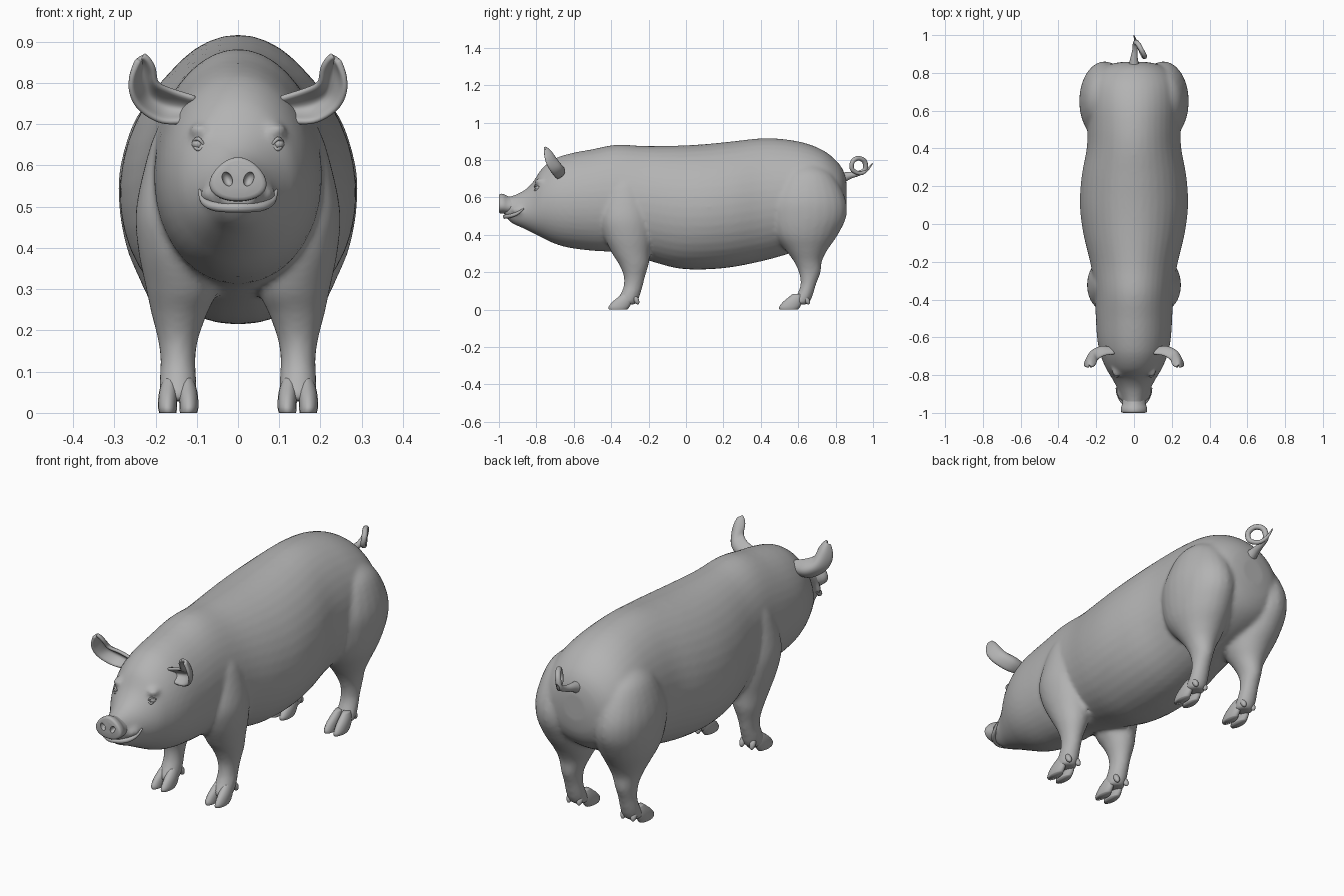
import bpy, bmesh, math
from mathutils import Vector, Matrix

if "Cube" in bpy.data.objects:
    bpy.data.objects.remove(bpy.data.objects["Cube"], do_unlink=True)

skin = bpy.data.materials.new("grey_skin")
skin.use_nodes = True
colour = (0.45, 0.45, 0.45, 1)
skin.diffuse_color = colour
skin.node_tree.nodes["Principled BSDF"].inputs["Base Color"].default_value = colour


def finish(name, bm):
    """Turn a bmesh into a smooth shaded object."""
    bmesh.ops.recalc_face_normals(bm, faces=bm.faces)
    mesh = bpy.data.meshes.new(name)
    bm.to_mesh(mesh)
    bm.free()
    mesh.materials.append(skin)
    for face in mesh.polygons:
        face.use_smooth = True
    obj = bpy.data.objects.new(name, mesh)
    bpy.context.collection.objects.link(obj)
    return obj


def spline(rows, steps):
    """Catmull-Rom interpolation through rows of numbers."""
    result = []
    last = len(rows) - 1
    for i in range(last):
        quad = zip(rows[max(i - 1, 0)], rows[i], rows[i + 1], rows[min(i + 2, last)])
        quad = list(quad)
        for s in range(steps):
            t = s / steps
            result.append([b + t * ((c - a) / 2 + t * (a - 2.5 * b + 2 * c - d / 2
                           + t * (1.5 * (b - c) + (d - a) / 2))) for a, b, c, d in quad])
    return result + [list(rows[-1])]


def loft(bm, rings):
    """Skin closed rings of points and cap both ends."""
    loops = [[bm.verts.new(p) for p in ring] for ring in rings]
    for one, two in zip(loops, loops[1:]):
        for i in range(len(one)):
            j = (i + 1) % len(one)
            bm.faces.new((one[i], one[j], two[j], two[i]))
    bm.faces.new(loops[0][::-1])
    bm.faces.new(loops[-1])


def circle(n):
    return [(math.cos(math.tau * i / n), math.sin(math.tau * i / n)) for i in range(n)]


def trunk(bm, rows, n=40, steps=4, taper=0.0):
    """Loft along y from rows of y, top, bottom, half width."""
    loft(bm, [[(w * c * (1 - taper * s), y, (top + low) / 2 + s * (top - low) / 2)
               for c, s in circle(n)] for y, top, low, w in spline(rows, steps)])


def limb(bm, rows, side, n=24, steps=4, shift=0.0):
    """Loft along z from rows of z, front, back, inner x, outer x."""
    loft(bm, [[(side * ((a + b) / 2 + c * (b - a) / 2), shift + (f + k) / 2 + s * (k - f) / 2, z)
               for c, s in circle(n)] for z, f, k, a, b in spline(rows, steps)])


def ball(bm, centre, radii, turn=Matrix()):
    place = Matrix.Translation(centre) @ turn @ Matrix.Diagonal((*radii, 1))
    bmesh.ops.create_uvsphere(bm, u_segments=16, v_segments=10, radius=1, matrix=place)


def tube(name, points, radius, radii):
    """Round tapered tube along a smooth path."""
    curve = bpy.data.curves.new(name, "CURVE")
    curve.dimensions = "3D"
    curve.bevel_depth = radius
    curve.bevel_resolution = 3
    curve.use_fill_caps = True
    curve.materials.append(skin)
    path = spline([(*p, r) for p, r in zip(points, radii)], 4)
    line = curve.splines.new("POLY")
    line.points.add(len(path) - 1)
    for point, (x, y, z, r) in zip(line.points, path):
        point.co = (x, y, z, 1)
        point.radius = r
    line.use_smooth = True
    obj = bpy.data.objects.new(name, curve)
    bpy.context.collection.objects.link(obj)
    return obj


# Body, head and legs, blended into one skin
body_rows = [
    (-.97, .6, .5, .05), (-.93, .608, .462, .062), (-.87, .635, .435, .088),
    (-.82, .68, .41, .115), (-.77, .755, .385, .145), (-.7, .808, .352, .175),
    (-.62, .835, .33, .193), (-.5, .858, .315, .202), (-.37, .882, .305, .207),
    (-.22, .875, .268, .228), (-.05, .877, .222, .268), (.1, .885, .215, .286),
    (.25, .9, .228, .277), (.4, .916, .258, .25), (.52, .912, .29, .245),
    (.64, .89, .33, .247), (.74, .848, .37, .235), (.81, .79, .42, .19),
    (.845, .735, .48, .13), (.858, .68, .55, .06)]
front_rows = [
    (.7, -.35, -.29, .15, .19), (.64, -.405, -.24, .12, .215), (.5, -.45, -.2, .09, .247),
    (.4, -.44, -.187, .065, .243), (.3, -.395, -.193, .052, .223), (.24, -.357, -.2, .075, .21),
    (.18, -.333, -.218, .096, .195), (.13, -.333, -.23, .103, .188),
    (.09, -.347, -.242, .101, .19), (.05, -.372, -.255, .1, .19), (.028, -.37, -.27, .105, .185)]
rear_rows = [
    (.78, .6, .7, .1, .18), (.72, .52, .785, .06, .245), (.6, .45, .85, .03, .285),
    (.5, .44, .858, .02, .288), (.4, .465, .812, .025, .27), (.32, .53, .757, .045, .237),
    (.26, .575, .727, .073, .21), (.2, .603, .72, .097, .193), (.14, .613, .697, .103, .188),
    (.09, .598, .682, .101, .19), (.05, .573, .667, .1, .19), (.028, .575, .65, .105, .185)]
bm = bmesh.new()
trunk(bm, body_rows, taper=.06)
for side in (-1, 1):
    limb(bm, front_rows, side)
    limb(bm, rear_rows, side)
    ball(bm, (side * .066, -.885, .53), (.026, .05, .024))   # cheek at the mouth corner
    ball(bm, (side * .09, -.775, .685), (.03, .035, .018))    # brow
body = finish("body", bm)
remesh = body.modifiers.new("blend", "REMESH")
remesh.mode = "VOXEL"
remesh.voxel_size = .011
remesh.use_smooth_shade = True
relax = body.modifiers.new("relax", "SMOOTH")
relax.factor = .5
relax.iterations = 5

# Nose disc with two nostrils cut in
bm = bmesh.new()
trunk(bm, [(-1, .61, .523, .056), (-.994, .619, .514, .066), (-.975, .618, .513, .067),
           (-.95, .606, .512, .06), (-.91, .6, .52, .055)], n=32, steps=3, taper=.24)
nose = finish("nose", bm)
bm = bmesh.new()
for side in (-1, 1):
    ball(bm, (side * .026, -1.002, .567), (.012, .02, .018), Matrix.Rotation(side * .4, 4, "Y"))
cutter = finish("nostril_cutter", bm)
cutter.hide_render = True
cut = nose.modifiers.new("nostrils", "BOOLEAN")
cut.operation = "DIFFERENCE"
cut.object = cutter
bpy.context.view_layer.objects.active = nose
nose.select_set(True)
bpy.ops.object.modifier_apply(modifier=cut.name)
bpy.data.objects.remove(cutter, do_unlink=True)
bpy.ops.object.shade_smooth_by_angle(angle=math.radians(40))

# Smiling lower lip
half = [(.094, -.868, .54), (.082, -.905, .513), (.055, -.945, .5)]
smile = half + [(0, -.968, .497)] + [(-x, y, z) for x, y, z in half[::-1]]
tube("lower_lip", smile, .011, [.3, .8, 1, 1, 1, .8, .3])

# Eyes with lids
for side, label in ((-1, "right"), (1, "left")):
    bm = bmesh.new()
    ball(bm, (side * .097, -.792, .652), (.015, .015, .013))
    finish(label + "_eye", bm)
    for lid, lift in (("upper", .013), ("lower", -.013)):
        arc = [(.081, -.806, .648), (.097, -.806, .652 + lift), (.112, -.783, .654)]
        tube(f"{label}_{lid}_lid", [(side * x, y, z) for x, y, z in arc], .005, [.5, 1, .5])

# Cupped ears: rows of upper edge x, z, lower edge x, z, back y and cup depth
ear_rows = [
    (.1, .765, .125, .705, -.66, .03), (.155, .782, .185, .704, -.652, .045),
    (.195, .8, .238, .735, -.672, .05), (.202, .835, .26, .775, -.7, .045),
    (.215, .858, .259, .815, -.722, .035), (.229, .868, .243, .855, -.748, .012)]
for side, label in ((-1, "right"), (1, "left")):
    bm = bmesh.new()
    grid = []
    for ux, uz, lx, lz, back, cup in spline(ear_rows, 3):
        line = []
        for k in range(9):
            t = k / 8
            y = back - cup * (2 * t - 1) ** 2
            line.append(bm.verts.new((side * (ux + t * (lx - ux)), y, uz + t * (lz - uz))))
        grid.append(line)
    for one, two in zip(grid, grid[1:]):
        for k in range(8):
            bm.faces.new((one[k], one[k + 1], two[k + 1], two[k]))
    ear = finish(label + "_ear", bm)
    thick = ear.modifiers.new("thickness", "SOLIDIFY")
    thick.thickness = .016
    thick.offset = 0
    ear.modifiers.new("soften", "SUBSURF").levels = 1
    ear.modifiers["soften"].render_levels = 1

# Cloven hooves with dewclaws
claw_rows = [(.0, -.412, -.315, .004, .046), (.014, -.414, -.303, .003, .049),
             (.04, -.395, -.29, .002, .048), (.065, -.365, -.285, .002, .043),
             (.085, -.34, -.29, .005, .035)]
for side, label in ((-1, "right"), (1, "left")):
    for place, shift in (("front", 0), ("rear", .912)):
        bm = bmesh.new()
        for way in (-1, 1):
            rows = [(z, f, k, side * .145 + way * a, side * .145 + way * b)
                    for z, f, k, a, b in claw_rows]
            limb(bm, rows, 1, n=16, steps=3, shift=shift)
            ball(bm, (side * .145 + way * .027, shift - .266, .052), (.014, .014, .026),
                 Matrix.Rotation(.45, 4, "X"))
        finish(f"{place}_{label}_hoof", bm)

# Curly tail
tail = [(0, .82, .7), (0, .872, .717), (.005, .92, .728), (.008, .958, .75), (.02, .954, .793),
        (.04, .92, .81), (.056, .89, .79), (.05, .889, .75), (.03, .93, .728),
        (.01, .965, .745), (0, .998, .782)]
tube("tail", tail, .016, [2.2, 1.3, .9, .85, .85, .8, .8, .75, .65, .5, .15])
